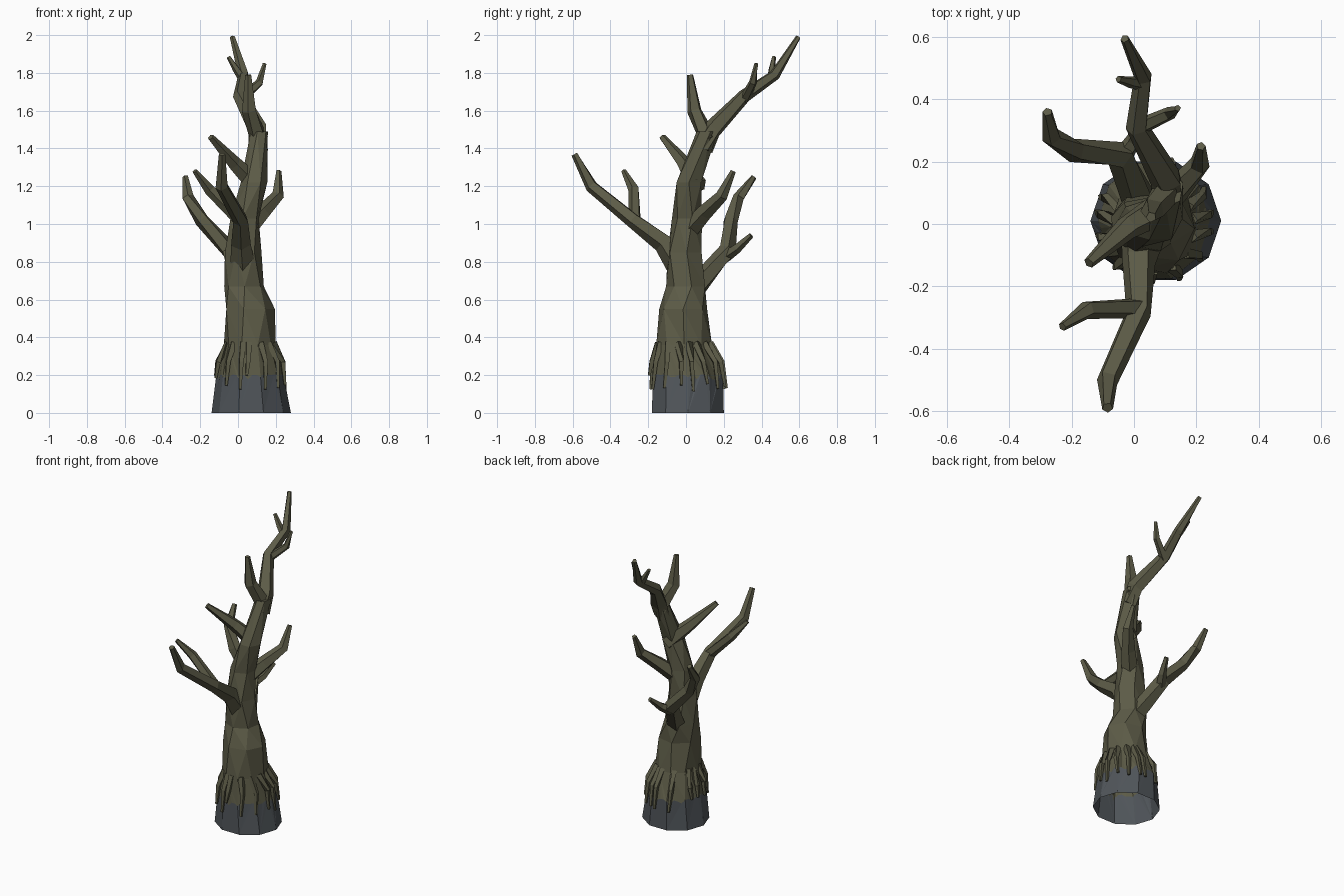
import bpy, bmesh, math, random
from mathutils import Vector

if "Cube" in bpy.data.objects:
    bpy.data.objects.remove(bpy.data.objects["Cube"])

random.seed(4)

def material(name, col):
    m = bpy.data.materials.new(name)
    m.diffuse_color = (*col, 1)
    m.use_nodes = True
    m.node_tree.nodes["Principled BSDF"].inputs["Base Color"].default_value = m.diffuse_color
    return m

BARK = material("olive bark", (0.108, 0.105, 0.063))
STONE = material("slate grey base", (0.080, 0.091, 0.102))

def finish(name, bm, mats):
    bmesh.ops.recalc_face_normals(bm, faces=bm.faces)
    me = bpy.data.meshes.new(name)
    bm.to_mesh(me)
    bm.free()
    for m in mats:
        me.materials.append(m)
    ob = bpy.data.objects.new(name, me)
    bpy.context.collection.objects.link(ob)
    return ob

def bridge(bm, a, b, mat=0):
    """Join two rings of (fraction, vert) that may differ in side count."""
    i = j = 0
    na, nb = len(a), len(b)
    while i < na or j < nb:
        va, vb = a[i % na][1], b[j % nb][1]
        fa = a[(i + 1) % na][0] + (i + 1) // na
        fb = b[(j + 1) % nb][0] + (j + 1) // nb
        if j >= nb or (i < na and fa <= fb):
            f = bm.faces.new((va, a[(i + 1) % na][1], vb))
            i += 1
        else:
            f = bm.faces.new((va, b[(j + 1) % nb][1], vb))
            j += 1
        f.material_index = mat

def tube(bm, pts, radii, sides=5, twist=0.4):
    """Tapered faceted limb with capped ends."""
    pts = [Vector(p) for p in pts]
    rings = []
    for k, p in enumerate(pts):
        t = (pts[min(k + 1, len(pts) - 1)] - pts[max(k - 1, 0)]).normalized()
        ref = Vector((0.3, 1, 0)) if abs(t.z) > 0.9 else Vector((0, 0, 1))
        u = t.cross(ref).normalized()
        if rings and u.dot(last) < 0:
            u = -u
        last = u
        w = t.cross(u)
        rings.append([bm.verts.new(p + radii[k] * (
            u * math.cos(twist + math.tau * s / sides) +
            w * math.sin(twist + math.tau * s / sides))) for s in range(sides)])
    for a, b in zip(rings, rings[1:]):
        for s in range(sides):
            n = (s + 1) % sides
            bm.faces.new((a[s], a[n], b[n], b[s]))
    bm.faces.new(rings[0][::-1])
    bm.faces.new(rings[-1])

# ---- trunk: stacked rings (z, x range, y range, sides, fraction of first corner)
levels = [
    (0.00, -0.14, 0.28, -0.19, 0.21, 10, 0),
    (0.20, -0.115, 0.243, -0.185, 0.205, 10, 0),
    (0.36, -0.075, 0.20, -0.165, 0.145, 10, 0),
    (0.55, -0.075, 0.195, -0.145, 0.115, 7, 0),
    (0.67, -0.075, 0.14, -0.105, 0.11, 7, 0.04),
    (0.85, -0.07, 0.125, -0.105, 0.09, 6, 0.02),
    (1.03, -0.045, 0.115, -0.075, 0.085, 6, 0.06),
    (1.22, 0.015, 0.155, -0.06, 0.09, 6, 0.0),
    (1.49, 0.065, 0.16, 0.055, 0.17, 6, 0.05),
]
bm = bmesh.new()
rings = []
for k, (z, x0, x1, y0, y1, n, off) in enumerate(levels):
    cx, cy, rx, ry = (x0 + x1) / 2, (y0 + y1) / 2, (x1 - x0) / 2, (y1 - y0) / 2
    corner = [(off + i / n, Vector((cx + rx * math.cos(math.tau * (off + i / n)),
               cy + ry * math.sin(math.tau * (off + i / n)), z))) for i in range(n)]
    if k == 1:
        # ragged colour border: extra points along each side, moved up and down
        seam = []
        for i, (f, p) in enumerate(corner):
            q = corner[(i + 1) % n][1]
            for s in range(5):
                v = p.lerp(q, s / 5)
                v.z += random.choice((-0.022, -0.01, 0.0, 0.004))
                seam.append((f + s / 5 / n, v))
        corner = seam
    rings.append([(f, bm.verts.new(v)) for f, v in corner])
for k in range(len(rings) - 1):
    bridge(bm, rings[k], rings[k + 1], 1 if k == 0 else 0)
bm.faces.new([v for f, v in rings[-1]])
finish("trunk", bm, [BARK, STONE])

# ---- branches and their twigs: name -> list of (path, radii)
limbs = {
    "crown_branch": [
        ([(0.11, 0.09, 1.40), (0.105, 0.14, 1.50), (0.01, 0.31, 1.68),
          (0.03, 0.47, 1.79), (-0.03, 0.595, 1.99)], [0.055, 0.053, 0.037, 0.03, 0.014]),
        ([(0.015, 0.31, 1.66), (0.115, 0.355, 1.75), (0.14, 0.372, 1.85)],
         [0.028, 0.022, 0.011]),
        ([(0.03, 0.45, 1.76), (-0.01, 0.455, 1.82), (-0.05, 0.465, 1.885)],
         [0.024, 0.019, 0.011]),
    ],
    "upright_branch": [
        ([(0.115, 0.12, 1.44), (0.06, 0.045, 1.60), (0.055, 0.022, 1.79)],
         [0.05, 0.04, 0.017])],
    "front_branch": [
        ([(0.03, -0.02, 0.76), (0.015, -0.12, 0.90), (0.015, -0.28, 1.02),
          (-0.085, -0.50, 1.20), (-0.085, -0.59, 1.37)],
         [0.075, 0.055, 0.042, 0.035, 0.018]),
        ([(0.01, -0.27, 1.02), (-0.15, -0.275, 1.18), (-0.23, -0.33, 1.28)],
         [0.034, 0.03, 0.014])],
    "back_left_branch": [
        ([(0.03, 0.05, 0.66), (-0.045, 0.22, 0.86), (-0.19, 0.235, 1.02),
          (-0.265, 0.28, 1.14), (-0.278, 0.36, 1.25)],
         [0.06, 0.047, 0.04, 0.032, 0.016]),
        ([(-0.04, 0.21, 0.83), (0.0, 0.27, 0.87), (0.03, 0.345, 0.94)],
         [0.034, 0.026, 0.015])],
    "right_branch": [
        ([(0.05, 0.02, 0.97), (0.13, 0.10, 1.06), (0.21, 0.19, 1.15),
          (0.215, 0.25, 1.28)], [0.055, 0.045, 0.034, 0.015])],
    "left_branch": [
        ([(0.10, 0.06, 1.20), (-0.02, -0.01, 1.32), (-0.145, -0.125, 1.46)],
         [0.055, 0.04, 0.018])],
}
for name, parts in limbs.items():
    bm = bmesh.new()
    for path, radii in parts:
        tube(bm, path, radii)
    finish(name, bm, [BARK])

# ---- hanging rootlets around the lower trunk, in loose clumps
bm = bmesh.new()
for deg in (8, 28, 52, 68, 84, 118, 150, 172, 195, 228, 256, 270, 300, 322, 345):
    a = math.radians(deg + random.uniform(-4, 4))
    low = random.uniform(0.11, 0.2)
    path = []
    for z, rx, ry, cy in ((0.37, 0.122, 0.138, -0.01), (0.27, 0.175, 0.188, 0.006),
                          (low, 0.187, 0.206, 0.01)):
        path.append((0.065 + rx * math.cos(a), cy + ry * math.sin(a), z))
        a += random.uniform(-0.06, 0.06)
    tube(bm, path, [0.022, 0.016, 0.009], sides=4)
finish("rootlets", bm, [BARK])
